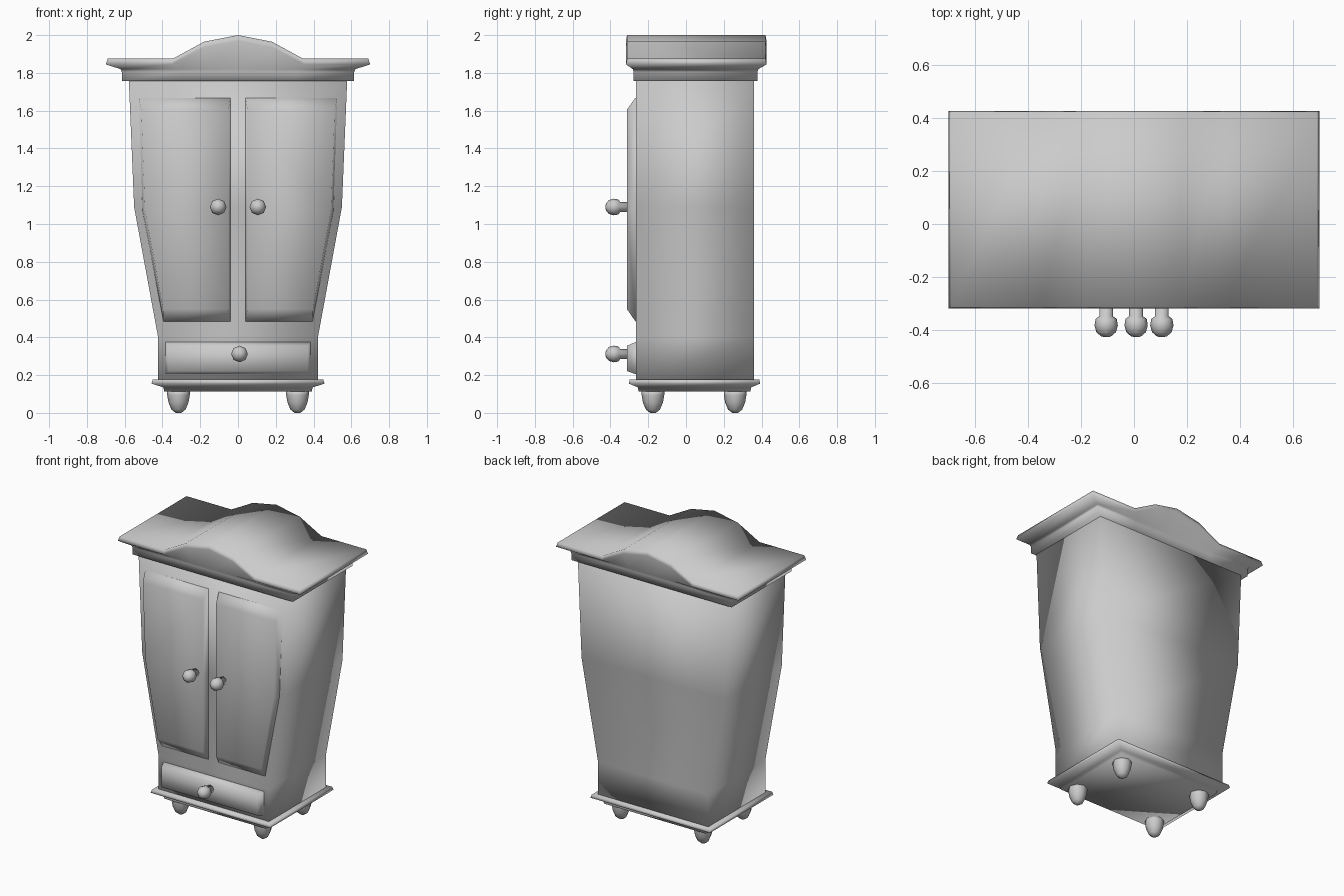
import bpy, bmesh, math
from mathutils import Matrix

if "Cube" in bpy.data.objects:
    bpy.data.objects.remove(bpy.data.objects["Cube"])


def loft(name, rings, matrix=Matrix()):
    """Skin even-sized rings of points; both ends closed with quad strips."""
    bm = bmesh.new()
    vs = [[bm.verts.new(p) for p in r] for r in rings]
    n = len(vs[0])
    for a, b in zip(vs, vs[1:]):
        for i in range(n):
            j = (i + 1) % n
            bm.faces.new((a[i], a[j], b[j], b[i]))
    for r in (vs[0], vs[-1]):
        for i in range(n // 2 - 1):
            bm.faces.new((r[i], r[i + 1], r[n - 2 - i], r[n - 1 - i]))
    bmesh.ops.recalc_face_normals(bm, faces=bm.faces)
    for f in bm.faces:
        f.smooth = True
    me = bpy.data.meshes.new(name)
    bm.to_mesh(me)
    bm.free()
    ob = bpy.data.objects.new(name, me)
    ob.matrix_world = matrix
    bpy.context.collection.objects.link(ob)
    return ob


def rect(w, y0, y1, z):
    return [(-w, y0, z), (w, y0, z), (w, y1, z), (-w, y1, z)]


def lathe(name, profile, matrix, sides=8):
    rings = [[(r * math.cos(2 * math.pi * i / sides),
               r * math.sin(2 * math.pi * i / sides), z) for i in range(sides)]
             for r, z in profile]
    return loft(name, rings, matrix)


def crown_ring(w, y0, y1, z, arch):
    xs = [-1, -.5, -.26, 0, .26, .5, 1]
    hs = [0, 0, .09, .125, .09, 0, 0]
    front = [(x * w, y0, z + h * arch) for x, h in zip(xs, hs)]
    return front + [(x, y1, h) for x, _, h in reversed(front)]


# Cabinet body, tapering to the foot
loft("body", [rect(w, -0.265, 0.36, z) for w, z in
              ((.423, .17), (.423, .40), (.55, 1.09), (.578, 1.76))])

# Base moulding
loft("base", [rect(.39, -.25, .34, .112), rect(.395, -.255, .345, .135),
              rect(.458, -.303, .393, .155), rect(.452, -.298, .388, .176)])

# Arched crown with flared lip
loft("crown", [crown_ring(*t) for t in (
    (.615, -.277, .378, 1.757, 0), (.615, -.277, .378, 1.805, 0),
    (.622, -.282, .383, 1.82, 0), (.70, -.318, .426, 1.845, 1),
    (.69, -.312, .421, 1.875, 1))])

# Doors, with steep sides and long chamfers above and below
for side, label in ((-1, "left"), (1, "right")):
    back = [(.395, .485), (.505, 1.07), (.525, 1.668),
            (.04, 1.668), (.04, 1.07), (.04, .485)]
    face = [(.397, .55), (.492, 1.07), (.512, 1.605),
            (.05, 1.605), (.05, 1.07), (.05, .55)]
    loft(label + "_door", [[(side * x, y, z) for x, z in pts]
                           for pts, y in ((back, -.255), (back, -.268), (face, -.313))])

# Drawer front
loft("drawer", [[(-w, y, z0), (w, y, z0), (w, y, z1), (-w, y, z1)] for w, y, z0, z1 in
                ((.385, -.255, .205, .375), (.385, -.268, .205, .375),
                 (.37, -.313, .222, .355))])

# Knobs pointing to the front
knob = [(.026, 0), (.026, .04), (.04, .05), (.044, .075), (.037, .1), (.02, .115), (.006, .119)]
for name, x, z in (("left_door_knob", -.105, 1.09), ("right_door_knob", .105, 1.09),
                   ("drawer_knob", .008, .312)):
    lathe(name, knob, Matrix.Translation((x, -.308, z)) @ Matrix.Rotation(math.pi / 2, 4, 'X'))

# Turned feet
foot = [(.015, 0), (.037, .017), (.053, .055), (.06, .095), (.06, .115)]
for x in (-.315, .315):
    for y, label in ((-.175, "front"), (.26, "back")):
        lathe(label + "_foot", foot, Matrix.Translation((x, y, 0)))
